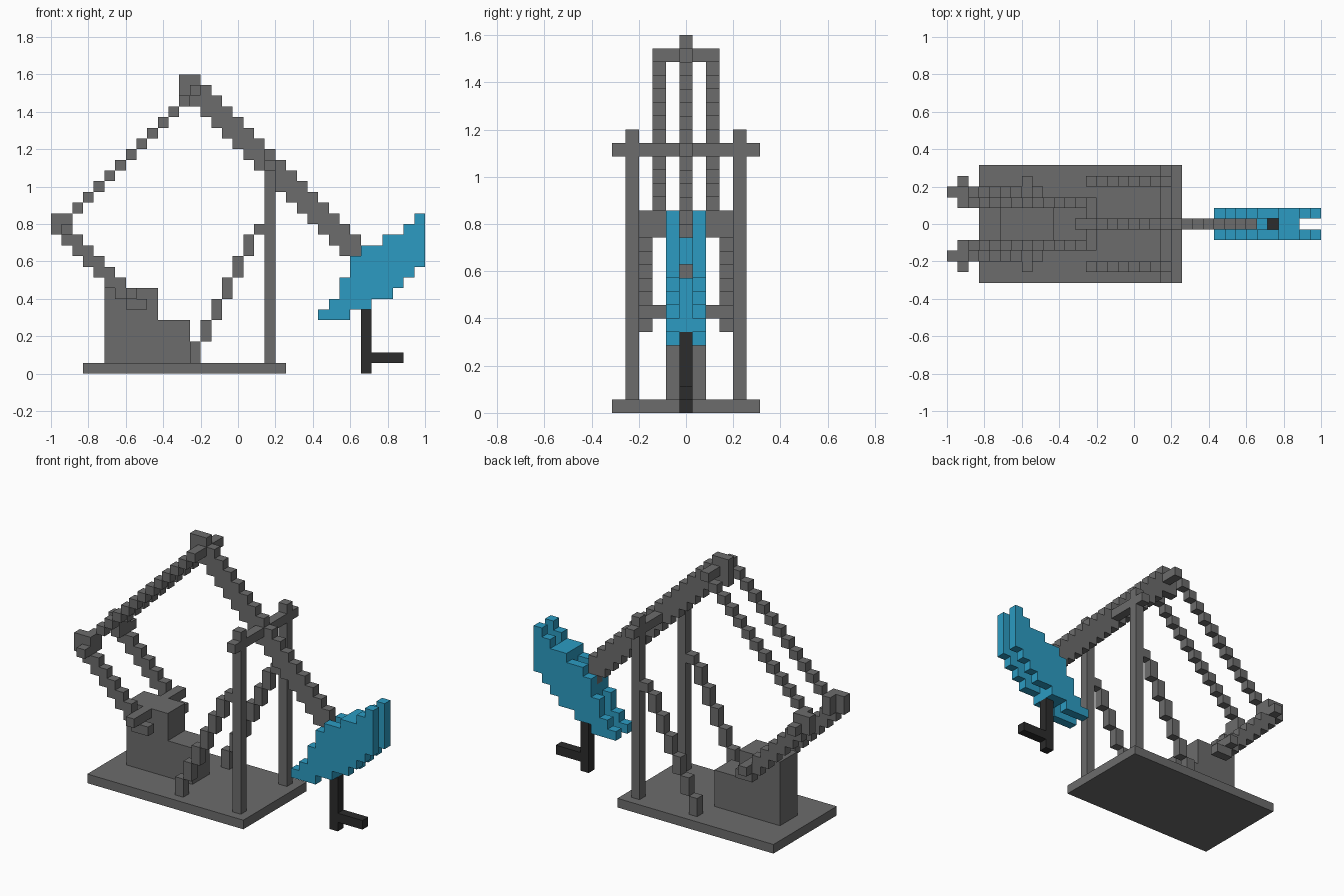
import bpy, bmesh
from mathutils import Vector

if "Cube" in bpy.data.objects:
    bpy.data.objects.remove(bpy.data.objects["Cube"], do_unlink=True)

U = 2 / 35          # block size
taken = set()       # cells already used, so parts never overlap


def material(name, rgb):
    m = bpy.data.materials.new(name)
    m.use_nodes = True
    m.diffuse_color = (*rgb, 1)
    bsdf = m.node_tree.nodes["Principled BSDF"]
    bsdf.inputs["Base Color"].default_value = (*rgb, 1)
    bsdf.inputs["Roughness"].default_value = 0.8
    return m


GREY = material("steel grey", (0.15, 0.15, 0.15))
BLUE = material("head blue", (0.025, 0.33, 0.54))
BLACK = material("rod black", (0.025, 0.025, 0.025))


def cells(x, y, z):
    """Block cells in inclusive ranges; a single number is one cell."""
    rng = lambda v: range(v, v + 1) if isinstance(v, int) else range(v[0], v[1] + 1)
    return {(i, j, k) for i in rng(x) for j in rng(y) for k in rng(z)}


SIDES = [(a, s) for a in range(3) for s in (1, -1)]


def part(name, mat, *groups):
    """Make one object from cells, keeping only its outer faces."""
    solid = set().union(*groups) - taken
    taken.update(solid)
    bm = bmesh.new()
    for c in sorted(solid):
        centre = Vector((c[0] - 17, c[1], c[2] + 0.5))
        for a, s in SIDES:
            n = list(c)
            n[a] += s
            if tuple(n) in solid:
                continue
            nrm, p, q = Vector(), Vector(), Vector()
            nrm[a] = s / 2
            p[(a + 1) % 3] = 0.5
            q[(a + 2) % 3] = 0.5 * s
            bm.faces.new([bm.verts.new((centre + nrm + d) * U)
                          for d in (-p - q, p - q, p + q, q - p)])
    bmesh.ops.remove_doubles(bm, verts=bm.verts, dist=1e-4)
    bmesh.ops.dissolve_limit(bm, angle_limit=0.01, verts=bm.verts, edges=bm.edges)
    me = bpy.data.meshes.new(name)
    bm.to_mesh(me)
    bm.free()
    me.materials.append(mat)
    bpy.context.collection.objects.link(bpy.data.objects.new(name, me))


# Base slab and stepped gearbox
part("base", GREY, cells((3, 21), (-5, 5), 0))
part("gearbox", GREY, cells((5, 9), (-1, 1), (1, 7)), cells((10, 12), (-1, 1), (1, 4)))

# Walking beam: tail block and descending staircase
part("walking_beam", GREY, cells((12, 13), 0, (25, 27)),
     *[cells(i, 0, (38 - i, 40 - i)) for i in range(14, 29)])
part("tail_bar", GREY, cells(13, (-2, 2), 26))

# Mirrored frame and drive parts
for side, s in (("left", 1), ("right", -1)):
    part(side + "_post", GREY, cells(20, 4 * s, (1, 20)))
    part(side + "_brace", GREY, cells(19, 4 * s, 13),
         *[cells(13 + n, 4 * s, (1 + 2 * n, 2 + 2 * n)) for n in range(6)])
    part(side + "_link_arm", GREY, *[cells(i, 2 * s, i + 13) for i in range(1, 13)])
    part(side + "_crank", GREY, cells((0, 1), 3 * s, (13, 14)), cells(8, 3 * s, 6),
         *[cells(i, 3 * s, (13 - i, 14 - i)) for i in range(1, 8)])
    part(side + "_crank_pin", GREY, cells(1, 2 * s, 13), cells(1, 4 * s, 13))
part("crank_shaft", GREY, cells(7, (-4, 4), 7))
part("pivot_bar", GREY, cells(20, (-5, 5), 19))

# Curved head: (column, bottom, top) for both cheeks, plus centre webs
HEAD = [(25, 5, 5), (26, 5, 6), (27, 5, 8), (28, 6, 10), (29, 6, 11),
        (30, 7, 11), (31, 7, 12), (32, 8, 12), (33, 9, 13), (34, 10, 14)]
part("head", BLUE,
     *[cells(i, j, (lo, hi)) for i, lo, hi in HEAD for j in (-1, 1)],
     cells((28, 29), 0, (6, 9)), cells((31, 32), 0, (11, 12)))

# Well rod with side pipe
part("well_rod", BLACK, cells(29, 0, (0, 5)))
part("well_pipe", BLACK, cells((30, 32), 0, 1))
